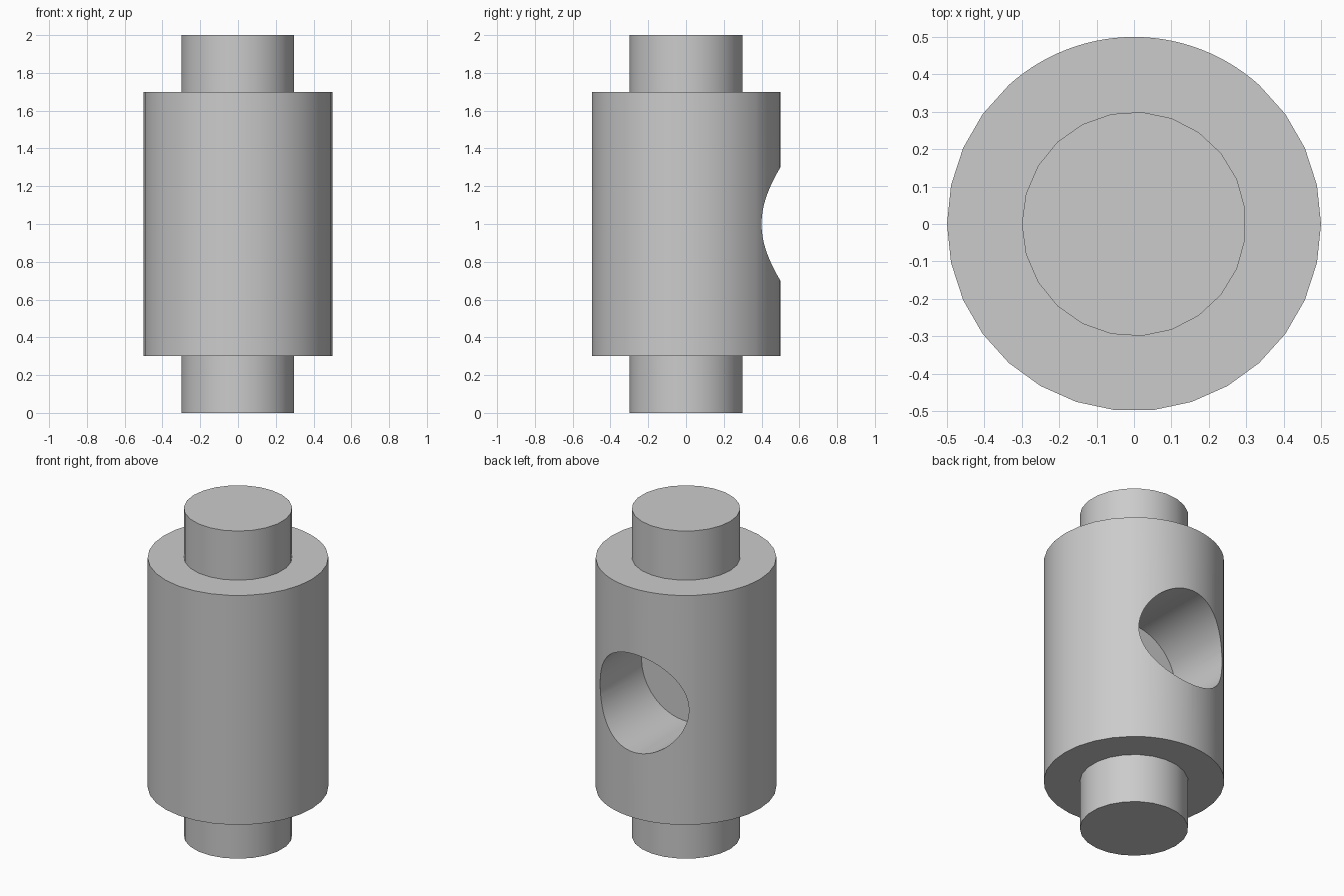
import bpy, bmesh, math

cube = bpy.data.objects.get("Cube")
if cube:
    bpy.data.objects.remove(cube, do_unlink=True)

grey = bpy.data.materials.new("plain grey")
grey.use_nodes = True
colour = (0.6, 0.6, 0.6, 1)
grey.diffuse_color = colour
grey.node_tree.nodes["Principled BSDF"].inputs["Base Color"].default_value = colour


def make_object(name, bm):
    bmesh.ops.recalc_face_normals(bm, faces=bm.faces)
    mesh = bpy.data.meshes.new(name)
    bm.to_mesh(mesh)
    bm.free()
    mesh.materials.append(grey)
    ob = bpy.data.objects.new(name, mesh)
    bpy.context.collection.objects.link(ob)
    return ob


def ring(bm, radius, z, angles):
    """Closed loop of edges; returns its vertices and edges."""
    verts = [bm.verts.new((radius * math.cos(math.radians(a)),
                           radius * math.sin(math.radians(a)), z)) for a in angles]
    edges = [bm.edges.new((v, verts[i - 1])) for i, v in enumerate(verts)]
    return verts, edges


def wall(bm, low, high):
    n = len(low)
    for i in range(n):
        j = (i + 1) % n
        bm.faces.new((low[i], low[j], high[j], high[i]))


# Facets: the drum is finer around the bore at the back
drum_angles = [a for a in range(0, 360, 3) if a % 12 == 0 or 48 < a < 132]
pin_angles = [180 + i * 360 / 23 for i in range(23)]

# Drum with a narrower pin at each end, as one closed solid
bm = bmesh.new()
drum_low, drum_low_edges = ring(bm, 0.5, 0.3, drum_angles)
drum_high, drum_high_edges = ring(bm, 0.5, 1.7, drum_angles)
wall(bm, drum_low, drum_high)
for root_z, end_z, rim in ((0.3, 0, drum_low_edges), (1.7, 2, drum_high_edges)):
    root, root_edges = ring(bm, 0.3, root_z, pin_angles)
    end, _ = ring(bm, 0.3, end_z, pin_angles)
    wall(bm, root, end)
    bm.faces.new(end)
    # Flat shoulder between drum rim and pin
    bmesh.ops.triangle_fill(bm, edges=rim + root_edges, use_beauty=True)
drum = make_object("drum_with_pins", bm)

# Blind round bore from the back, ending at the central axis
bm = bmesh.new()
bmesh.ops.create_cone(bm, cap_ends=True, segments=64, radius1=0.3, radius2=0.3, depth=0.8)
cutter = make_object("bore_cutter", bm)
cutter.rotation_euler.x = math.pi / 2
cutter.location = (0, 0.4, 1)
cutter.hide_render = True

cut = drum.modifiers.new("bore", "BOOLEAN")
cut.operation = "DIFFERENCE"
cut.solver = "EXACT"
cut.object = cutter

bpy.ops.object.select_all(action="DESELECT")
drum.select_set(True)
bpy.context.view_layer.objects.active = drum
bpy.ops.object.modifier_apply(modifier=cut.name)
bpy.data.objects.remove(cutter, do_unlink=True)
bpy.ops.object.shade_smooth_by_angle(angle=math.radians(30))
